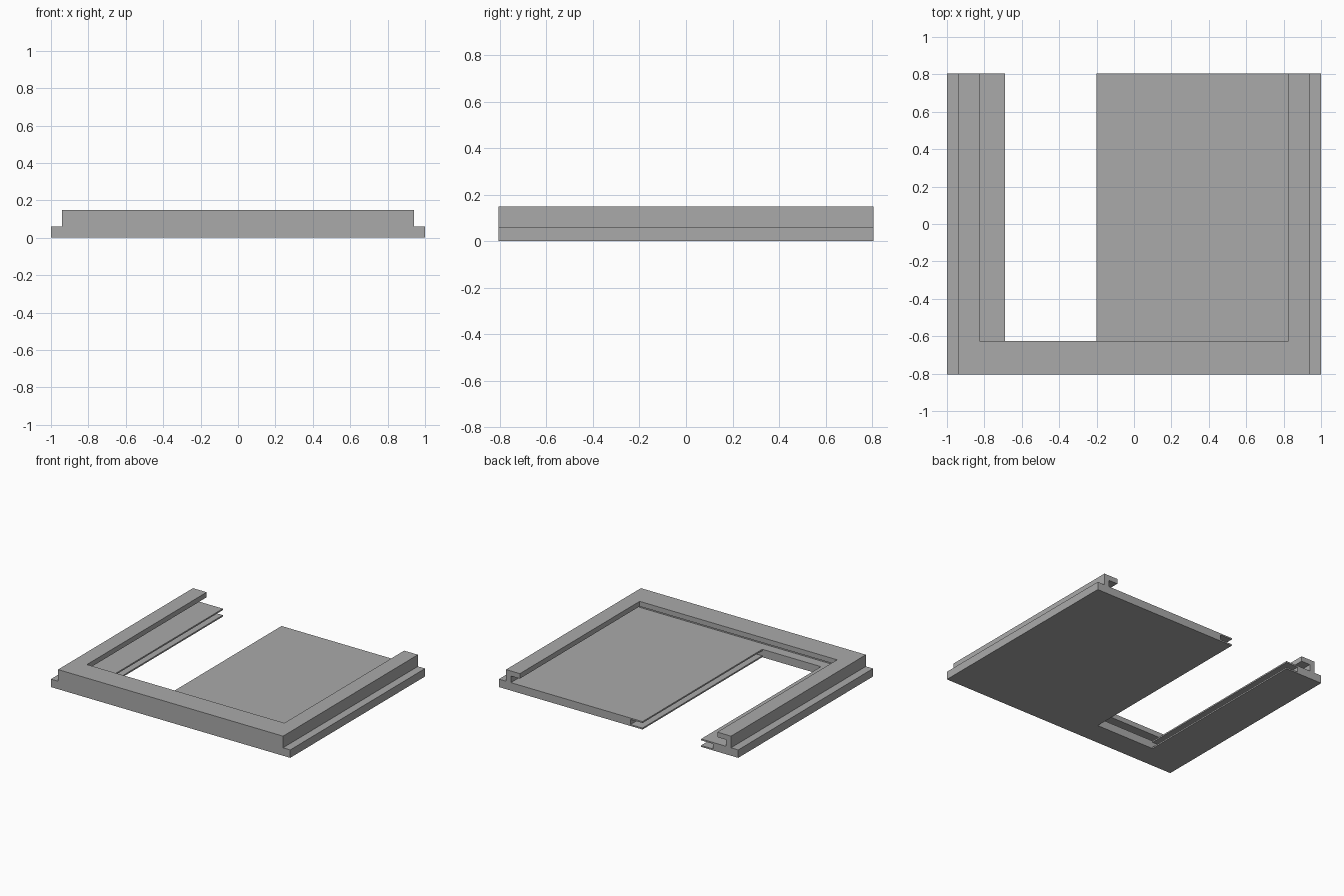
import bpy, bmesh

if "Cube" in bpy.data.objects:
    bpy.data.objects.remove(bpy.data.objects["Cube"], do_unlink=True)

grey = bpy.data.materials.new("plain_grey")
grey.use_nodes = True
colour = (0.4, 0.4, 0.4, 1)
grey.diffuse_color = colour
next(n for n in grey.node_tree.nodes
     if n.type == 'BSDF_PRINCIPLED').inputs["Base Color"].default_value = colour


def extrude_profile(name, profile, y0, y1):
    """Extrude an x-z outline along y."""
    bm = bmesh.new()
    face = bm.faces.new([bm.verts.new((x, y0, z)) for x, z in profile])
    new = bmesh.ops.extrude_face_region(bm, geom=[face])["geom"]
    bmesh.ops.translate(bm, vec=(0, y1 - y0, 0),
                        verts=[v for v in new if isinstance(v, bmesh.types.BMVert)])
    bmesh.ops.recalc_face_normals(bm, faces=bm.faces)
    mesh = bpy.data.meshes.new(name)
    bm.to_mesh(mesh)
    bm.free()
    mesh.materials.append(grey)
    obj = bpy.data.objects.new(name, mesh)
    bpy.context.collection.objects.link(obj)
    return obj


def carve(body, name, x, y, z):
    """Cut a box out of the body."""
    box = [(x[0], z[0]), (x[1], z[0]), (x[1], z[1]), (x[0], z[1])]
    cutter = extrude_profile(name, box, *y)
    cutter.hide_render = True
    mod = body.modifiers.new(name, 'BOOLEAN')
    mod.operation = 'DIFFERENCE'
    mod.solver = 'EXACT'
    mod.object = cutter
    bpy.context.view_layer.objects.active = body
    bpy.ops.object.modifier_apply(modifier=name)
    bpy.data.objects.remove(cutter, do_unlink=True)


FRONT, BACK, PAST = -0.805, 0.805, 1.0
STEP, TOP, LIP_UNDER = 0.06, 0.148, 0.11
LIP_X, SLOT_X, LIP_Y, SLOT_Y = 0.825, 0.9, -0.625, -0.7
OPEN_L, OPEN_R = -0.69, -0.2

# Stepped body: wide base with a narrower raised block
half = [(1, 0), (1, STEP), (0.94, STEP), (0.94, TOP)]
tray = extrude_profile("sliding_tray_frame",
                       half + [(-x, z) for x, z in reversed(half)], FRONT, BACK)

# Slide channel under the lip, then the open recess between the lips
carve(tray, "slide_channel", (-SLOT_X, SLOT_X), (SLOT_Y, PAST), (STEP, LIP_UNDER))
carve(tray, "recess", (-LIP_X, LIP_X), (LIP_Y, PAST), (LIP_UNDER - 0.02, 0.3))

# Opening through the floor, with a groove along each long edge
carve(tray, "floor_opening", (OPEN_L, OPEN_R), (LIP_Y, PAST), (-0.1, 0.08))
carve(tray, "edge_grooves", (OPEN_L - 0.1, OPEN_R + 0.1), (LIP_Y, PAST), (0.011, 0.049))
